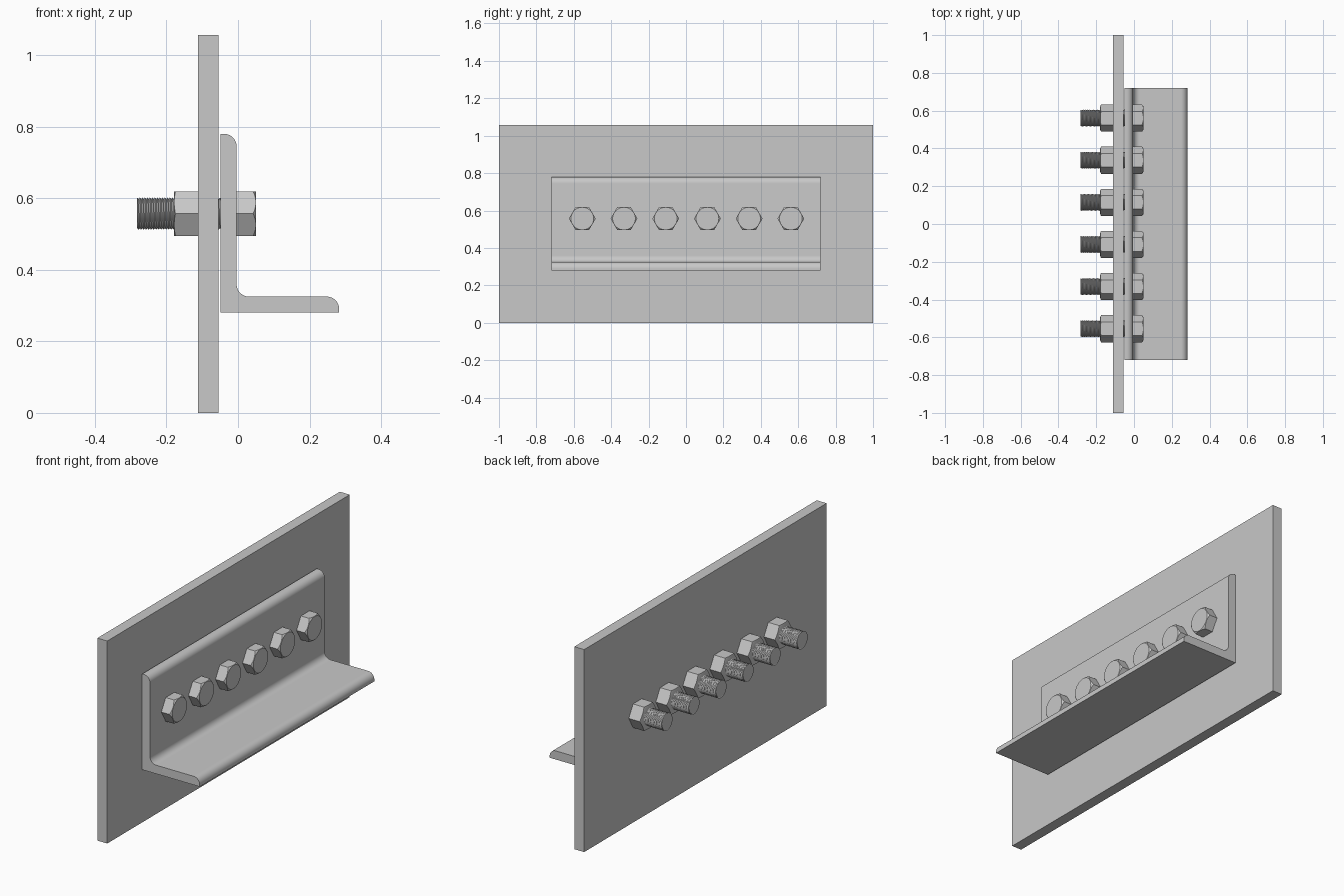
import bpy, bmesh
from math import cos, sin, pi, radians, tan

if "Cube" in bpy.data.objects:
    bpy.data.objects.remove(bpy.data.objects["Cube"], do_unlink=True)

steel = bpy.data.materials.new("steel_grey")
steel.use_nodes = True
GREY = (0.58, 0.58, 0.58, 1)
steel.diffuse_color = GREY
steel.node_tree.nodes["Principled BSDF"].inputs["Base Color"].default_value = GREY

BOLT_Z = 0.557
PLATE_BACK, PLATE_FRONT = -0.112, -0.055
ANGLE_BACK, ANGLE_FACE = -0.049, -0.004


def finish(name, bm, smooth=True):
    bmesh.ops.recalc_face_normals(bm, faces=bm.faces)
    mesh = bpy.data.meshes.new(name)
    bm.to_mesh(mesh)
    bm.free()
    mesh.materials.append(steel)
    obj = bpy.data.objects.new(name, mesh)
    bpy.context.collection.objects.link(obj)
    if smooth:
        bpy.ops.object.select_all(action="DESELECT")
        obj.select_set(True)
        bpy.context.view_layer.objects.active = obj
        bpy.ops.object.shade_smooth_by_angle(angle=radians(30))
    return obj


def extrude_profile(name, points, half):
    """Extrude an x-z outline along y."""
    bm = bmesh.new()
    face = bm.faces.new([bm.verts.new((x, -half, z)) for x, z in points])
    res = bmesh.ops.extrude_face_region(bm, geom=[face])
    verts = [g for g in res["geom"] if isinstance(g, bmesh.types.BMVert)]
    bmesh.ops.translate(bm, verts=verts, vec=(0, 2 * half, 0))
    return finish(name, bm)


def arc(cx, cz, r, start, end, steps=10):
    angles = [radians(start + (end - start) * i / steps) for i in range(steps + 1)]
    return [(cx + r * cos(a), cz + r * sin(a)) for a in angles]


def lathe_rings(bm, rings):
    """Skin a list of equal-length rings and close both ends."""
    rings = [[bm.verts.new(p) for p in ring] for ring in rings]
    n = len(rings[0])
    for a, b in zip(rings, rings[1:]):
        for i in range(n):
            j = (i + 1) % n
            bm.faces.new((a[i], a[j], b[j], b[i]))
    bm.faces.new(rings[0])
    bm.faces.new(rings[-1])


def hexagon(name, base_x, tip_x, slope):
    """Hexagonal prism along x whose tip is cut by a cone."""
    flat, per_side = 0.062, 8
    out = 1 if tip_x > base_x else -1
    base, shoulder, tip = [], [], []
    for i in range(6 * per_side):
        a = i * 2 * pi / (6 * per_side)
        r = flat / cos((a % (pi / 3)) - pi / 6)
        drop = (r - flat * 0.98) * slope
        y, z = cos(a), sin(a)
        base.append((base_x, r * y, r * z))
        shoulder.append((tip_x - out * drop, r * y, r * z))
        tip.append((tip_x, flat * 0.98 * y, flat * 0.98 * z))
    bm = bmesh.new()
    lathe_rings(bm, [base, shoulder, tip])
    return finish(name, bm)


def threaded_rod(name, x0, x1, crest, root, pitch, n=24):
    """Solid core wrapped in a helical ridge, trimmed flat at the free end."""
    bm = bmesh.new()
    lathe_rings(bm, [[(x, root * cos(2 * pi * i / n), root * sin(2 * pi * i / n))
                      for i in range(n)] for x in (x0, x1)])
    count = int((x1 - x0 + pitch) / pitch) * n
    tops, lows = [], []
    for j in range(count):
        a, x = 2 * pi * j / n, x0 - pitch + pitch * j / n
        tops.append(bm.verts.new((max(x, x0), crest * cos(a), crest * sin(a))))
        lows.append(bm.verts.new((max(x + pitch / 2, x0), root * cos(a), root * sin(a))))
    for j in range(count - n - 1):
        bm.faces.new((tops[j], lows[j], lows[j + 1], tops[j + 1]))
        bm.faces.new((lows[j], tops[j + n], tops[j + n + 1], lows[j + 1]))
    bmesh.ops.dissolve_degenerate(bm, edges=bm.edges, dist=1e-6)
    return finish(name, bm)


# Upright backing plate
extrude_profile("backing_plate", [(PLATE_BACK, 0), (PLATE_FRONT, 0),
                                  (PLATE_FRONT, 1.057), (PLATE_BACK, 1.057)], 1.0)

# L-section with rounded toes and an inner fillet
low, shelf, top, toe = 0.28, 0.325, 0.78, 0.283
R = 0.035
outline = [(ANGLE_BACK, low), (toe, low)]
outline += arc(toe - R, shelf - R, R, 0, 90)
outline += arc(ANGLE_FACE + R, shelf + R, R, 270, 180)
outline += arc(ANGLE_FACE - R, top - R, R, 0, 90)
outline += [(ANGLE_BACK, top)]
extrude_profile("angle_bracket", outline, 0.72)

# Row of six bolts sharing the same meshes
parts = [hexagon("bolt_head", ANGLE_FACE, 0.051, 0.8),
         hexagon("nut", PLATE_BACK, -0.179, 0.4),
         threaded_rod("threaded_shank", -0.283, 0.0, 0.045, 0.041, 0.007)]
for k in range(6):
    for part in parts:
        obj = part
        if k:
            obj = part.copy()
            obj.name = f"{part.name}_{k + 1}"
            bpy.context.collection.objects.link(obj)
        obj.location = (0, 0.003 + (k - 2.5) * 0.223, BOLT_Z)
